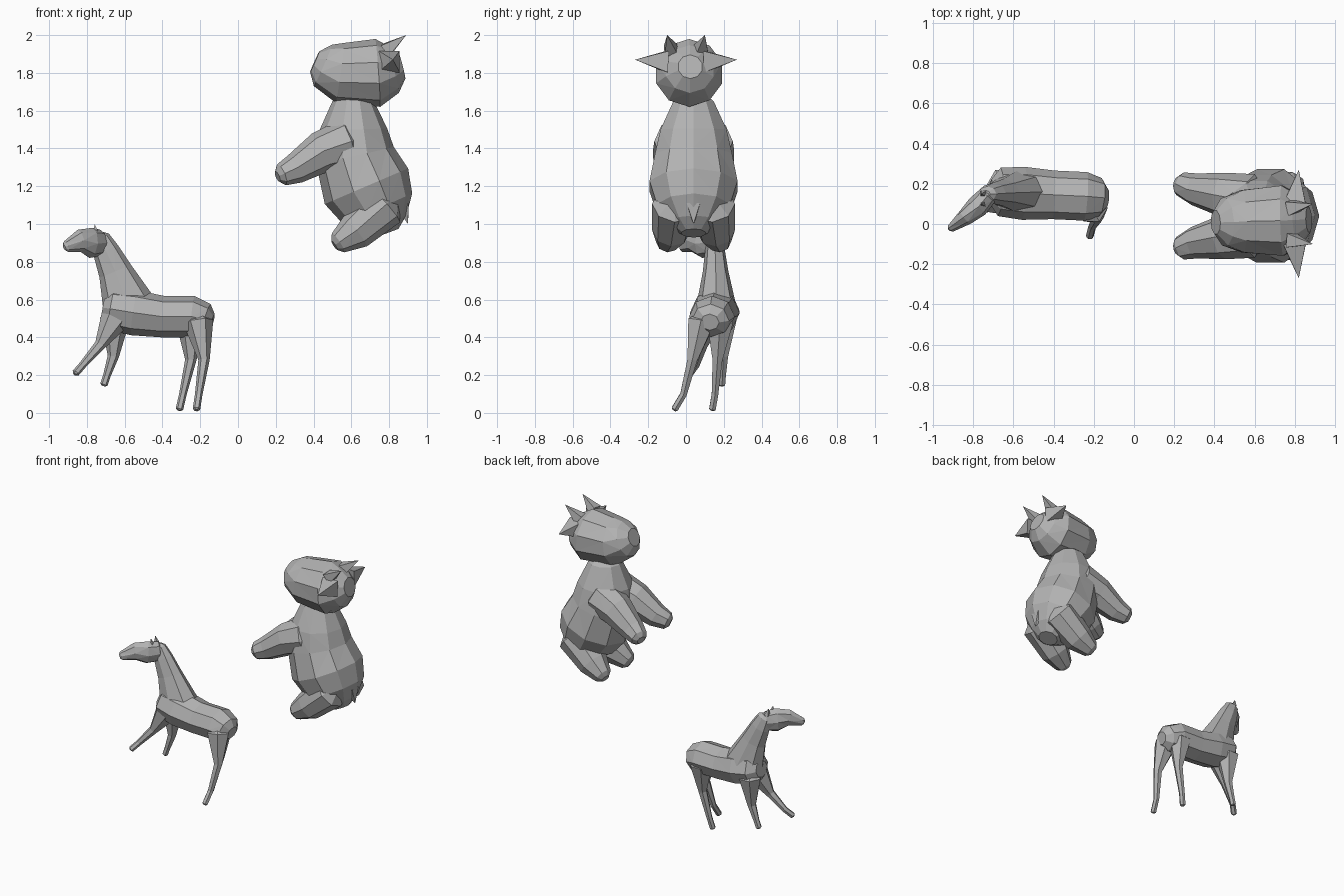
import bpy, bmesh
from math import sin, cos, tau
from mathutils import Vector

old = bpy.data.objects.get("Cube")
if old:
    bpy.data.objects.remove(old)

grey = bpy.data.materials.new("plain grey")
grey.use_nodes = True
shade = (.45, .45, .45, 1)
grey.diffuse_color = shade
grey.node_tree.nodes["Principled BSDF"].inputs["Base Color"].default_value = shade


def finish(name, bm):
    """Turn a bmesh into a faceted grey object."""
    bmesh.ops.triangulate(bm, faces=bm.faces[:])
    bmesh.ops.recalc_face_normals(bm, faces=bm.faces[:])
    mesh = bpy.data.meshes.new(name)
    bm.to_mesh(mesh)
    bm.free()
    mesh.materials.append(grey)
    part = bpy.data.objects.new(name, mesh)
    bpy.context.collection.objects.link(part)


def sweep(name, joints, start_y, end_y, flat=1, sides=8):
    """Tube through (x, z, radius) joints, drifting from start_y to end_y, with rounded ends."""
    last = len(joints) - 1
    centres = [Vector((x, start_y + (end_y - start_y) * i / last, z))
               for i, (x, z, radius) in enumerate(joints)]
    rings = []
    for i, centre in enumerate(centres):
        radius = joints[i][2]
        along = (centres[min(i + 1, last)] - centres[max(i - 1, 0)]).normalized()
        rings.append((centre, along, radius))
        if i == 0:
            rings.insert(0, (centre - along * radius * .4, along, radius / 2))
        elif i == last:
            rings.append((centre + along * radius * .4, along, radius / 2))
    bm = bmesh.new()
    loops = []
    for centre, along, radius in rings:
        across = Vector((0, 1, 0))
        across = (across - along * across.dot(along)).normalized()
        depth = along.cross(across)
        turns = [tau * k / sides for k in range(sides)]
        loops.append([bm.verts.new(centre + radius * (depth * cos(turn) + across * flat * sin(turn)))
                      for turn in turns])
    for lower, upper in zip(loops, loops[1:]):
        for k in range(sides):
            following = (k + 1) % sides
            bm.faces.new((lower[k], lower[following], upper[following], upper[k]))
    bm.faces.new(loops[0])
    bm.faces.new(loops[-1])
    finish(name, bm)


def spike(name, base, tip, radius):
    """Four-sided pointed part for ears, horns and tail."""
    base, tip = Vector(base), Vector(tip)
    bm = bmesh.new()
    ring = [bm.verts.new(base + radius * offset)
            for offset in spread(tip - base)]
    point = bm.verts.new(tip)
    bm.faces.new(ring)
    for i, corner in enumerate(ring):
        bm.faces.new((ring[i - 1], corner, point))
    finish(name, bm)


def spread(direction):
    """Four unit offsets around a direction."""
    first = direction.orthogonal().normalized()
    second = direction.normalized().cross(first)
    return first, second, -first, -second


def horse_leg(name, hip, knee, hoof, start_y, end_y):
    """Leg with a pastern set near the hoof and a standard taper."""
    pastern = [k + (h - k) * .7 for k, h in zip(knee, hoof)]
    stations = zip((hip, knee, pastern, hoof), (.08, .03, .02, .02))
    sweep(name, [(x, z, radius) for (x, z), radius in stations],
          start_y, end_y, sides=6)


# Sitting animal: body, head and tail
middle = .04
sweep("sitter_body",
      [(.61, 1.65, .11), (.61, 1.5, .18), (.62, 1.36, .21),
       (.68, 1.2, .24), (.74, 1.08, .2), (.77, 1, .13)],
      middle, middle, flat=1.02, sides=10)
sweep("sitter_head",
      [(.45, 1.84, .12), (.54, 1.8, .16), (.74, 1.8, .18), (.82, 1.82, .13)],
      .01, .02, flat=1.02, sides=10)
spike("sitter_tail", (.87, middle, 1.1), (.9, middle, 1), .05)

# Paired limbs, ears and horns of the sitting animal
for label, side in (("left", -1), ("right", 1)):
    flank = middle + side * .14
    sweep(label + "_arm",
          [(.58, 1.43, .13), (.44, 1.38, .11), (.3, 1.29, .08), (.23, 1.26, .06)],
          flank - side * .06, flank + side * .02)
    sweep(label + "_thigh_and_foot",
          [(.78, 1.1, .12), (.62, .96, .1), (.53, .9, .06)],
          flank - side * .04, flank)
    spike(label + "_ear", (.8, side * .1, 1.86), (.82, side * .27, 1.87), .08)
    spike(label + "_horn", (.78, side * .08, 1.92), (.89, side * .1, 2), .05)

# Standing horse: trunk, neck, head and ears
sweep("horse_trunk",
      [(-.17, .49, .09), (-.24, .51, .11), (-.4, .51, .11),
       (-.55, .53, .12), (-.67, .55, .11)],
      .13, .16, flat=1.1)
sweep("horse_neck",
      [(-.58, .57, .14), (-.65, .75, .09), (-.7, .86, .07), (-.73, .93, .05)],
      .16, .15, flat=.75)
sweep("horse_head",
      [(-.73, .9, .07), (-.78, .9, .08), (-.84, .91, .06), (-.91, .88, .03)],
      .14, -.02, flat=.7)
for label, ear_y in (("left", .1), ("right", .15)):
    spike("horse_ear_" + label, (-.75, ear_y, .95), (-.76, ear_y, 1), .02)

# Horse legs: hip, knee and hoof as x, z
horse_leg("front_leg_left", (-.65, .5), (-.73, .36), (-.86, .21), .12, .02)
horse_leg("front_leg_right", (-.65, .5), (-.66, .3), (-.71, .15), .2, .19)
horse_leg("hind_leg_left", (-.21, .48), (-.18, .28), (-.22, .02), .08, -.06)
horse_leg("hind_leg_right", (-.25, .48), (-.25, .28), (-.31, .02), .18, .14)
